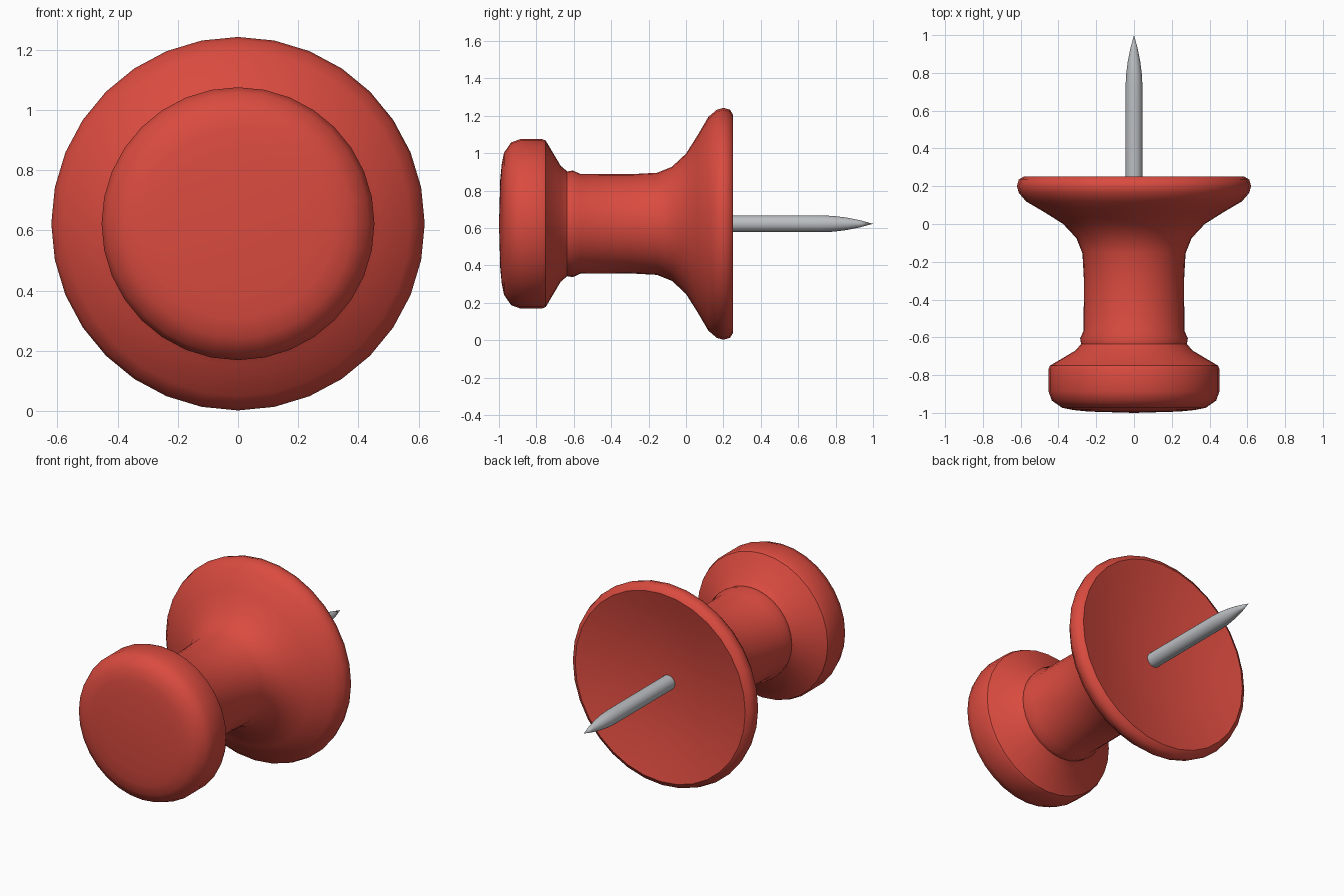
import bpy
import bmesh
from math import tau

cube = bpy.data.objects.get("Cube")
if cube:
    bpy.data.objects.remove(cube, do_unlink=True)

AXIS_Z = 0.622


def make_material(name, color, roughness):
    mat = bpy.data.materials.new(name)
    mat.use_nodes = True
    mat.diffuse_color = color
    shader = mat.node_tree.nodes["Principled BSDF"]
    shader.inputs["Base Color"].default_value = color
    shader.inputs["Roughness"].default_value = roughness
    return mat


def lathe(name, profile, steps, mat, creases=()):
    """Turn (radius, y) points around the y axis; creases are y values of sharp rings."""
    bm = bmesh.new()
    verts = [bm.verts.new((r, y, 0)) for r, y in profile]
    edges = [bm.edges.new(pair) for pair in zip(verts, verts[1:])]
    bmesh.ops.spin(bm, geom=verts + edges, cent=(0, 0, 0), axis=(0, 1, 0),
                   angle=tau, steps=steps)
    bmesh.ops.remove_doubles(bm, verts=bm.verts, dist=0.0005)
    bmesh.ops.recalc_face_normals(bm, faces=bm.faces)
    for face in bm.faces:
        face.smooth = True
    for edge in bm.edges:
        if any(all(abs(v.co.y - c) < 0.0005 for v in edge.verts) for c in creases):
            edge.smooth = False
    mesh = bpy.data.meshes.new(name)
    bm.to_mesh(mesh)
    bm.free()
    mesh.materials.append(mat)
    obj = bpy.data.objects.new(name, mesh)
    obj.location.z = AXIS_Z
    bpy.context.collection.objects.link(obj)
    return obj


red = make_material("red plastic", (0.70, 0.07, 0.05, 1), 0.4)
steel = make_material("steel grey", (0.50, 0.52, 0.54, 1), 0.3)

# Grip: rounded head, waist, flared flange and shallow hollow back
head = [(0, -1), (0.24, -0.993), (0.32, -0.985), (0.38, -0.973), (0.435, -0.935),
        (0.453, -0.885), (0.453, -0.77), (0.445, -0.75)]
waist = [(0.31, -0.67), (0.28, -0.635), (0.285, -0.605), (0.267, -0.565),
         (0.265, -0.3), (0.273, -0.155), (0.305, -0.075)]
flange = [(0.375, 0), (0.47, 0.06), (0.572, 0.12), (0.61, 0.165), (0.62, 0.2),
          (0.61, 0.235), (0.582, 0.252)]
hollow = [(0.5, 0.232), (0.35, 0.2), (0.2, 0.18), (0, 0.17)]
lathe("grip", head + waist + flange + hollow, 32, red, creases=(-0.75, -0.635, 0.252))

# Pin with a tapered point
lathe("pin", [(0, 0.1), (0.045, 0.1), (0.045, 0.72), (0.042, 0.79), (0.033, 0.86),
              (0.019, 0.93), (0, 1)], 24, steel, creases=(0.1,))
